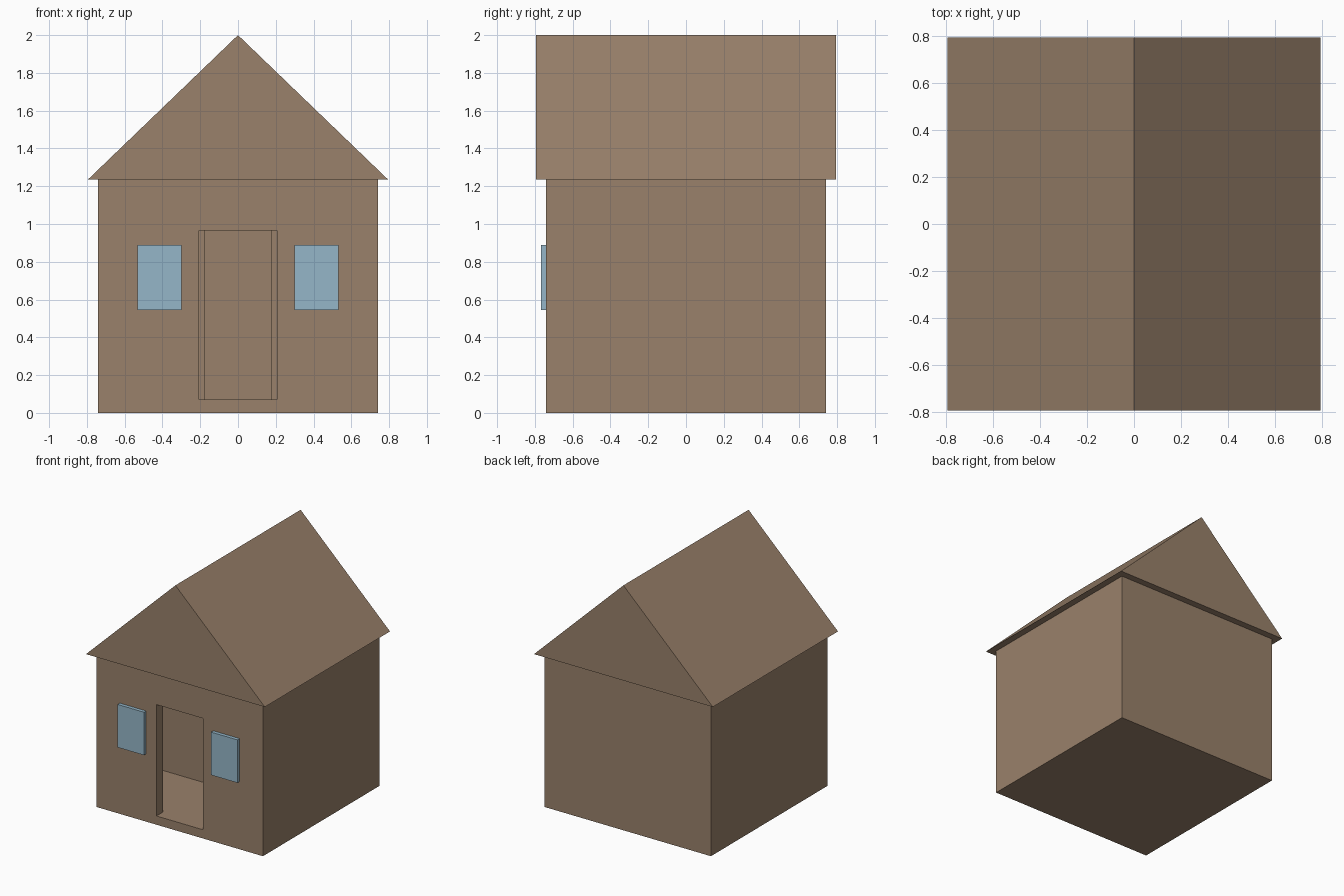
import bpy
import bmesh

if "Cube" in bpy.data.objects:
    bpy.data.objects.remove(bpy.data.objects["Cube"], do_unlink=True)


def material(name, rgb):
    mat = bpy.data.materials.new(name)
    mat.use_nodes = True
    mat.diffuse_color = (*rgb, 1)
    mat.node_tree.nodes["Principled BSDF"].inputs["Base Color"].default_value = (*rgb, 1)
    return mat


brown = material("warm brown", (0.32, 0.22, 0.145))
blue = material("window blue", (0.30, 0.47, 0.58))


def finish(name, bm, mat):
    bmesh.ops.recalc_face_normals(bm, faces=bm.faces)
    mesh = bpy.data.meshes.new(name)
    bm.to_mesh(mesh)
    bm.free()
    mesh.materials.append(mat)
    obj = bpy.data.objects.new(name, mesh)
    bpy.context.collection.objects.link(obj)
    return obj


def box(name, x, y, z, mat):
    """Box from (low, high) ranges on each axis."""
    bm = bmesh.new()
    bmesh.ops.create_cube(bm, size=1)
    for v in bm.verts:
        v.co = [r[0] if c < 0 else r[1] for c, r in zip(v.co, (x, y, z))]
    return finish(name, bm, mat)


def cut(target, cutter):
    mod = target.modifiers.new(cutter.name, 'BOOLEAN')
    mod.operation = 'DIFFERENCE'
    mod.solver = 'EXACT'
    mod.object = cutter
    cutter.hide_render = True
    cutter.hide_set(True)


HALF, WALL, FLOOR, EAVES = 0.74, 0.08, 0.07, 1.235
DOOR_TOP = 0.965
inner = HALF - WALL
PARTITION = -0.07

# Walls with two rooms, an entrance and an inner doorway
walls = box("walls", (-HALF, HALF), (-HALF, HALF), (0, EAVES), brown)
ceiling = EAVES - 0.05
cutters = (
    ("front_room", inner, (-inner, PARTITION), ceiling),
    ("back_room", inner, (PARTITION + WALL, inner), ceiling),
    ("entrance", 0.207, (-HALF - 0.1, -inner + 0.1), DOOR_TOP),
    ("inner_doorway", 0.178, (PARTITION - 0.1, PARTITION + WALL + 0.1), DOOR_TOP),
)
for name, half_width, depth, top in cutters:
    cut(walls, box(name + "_cutter", (-half_width, half_width), depth, (FLOOR, top), brown))

# Solid gable roof
OVERHANG = 0.795
bm = bmesh.new()
profile = [(-OVERHANG, EAVES), (OVERHANG, EAVES), (0, 2)]
gable = bm.faces.new([bm.verts.new((x, -OVERHANG, z)) for x, z in profile])
extruded = bmesh.ops.extrude_face_region(bm, geom=[gable])["geom"]
for v in extruded:
    if isinstance(v, bmesh.types.BMVert):
        v.co.y = OVERHANG
if not gable.is_valid or len(bm.faces) < 5:
    bmesh.ops.holes_fill(bm, edges=bm.edges)
finish("roof", bm, brown)

# Window panes standing proud of the front wall
for side, sign in (("left", 1), ("right", -1)):
    span = sorted((sign * 0.298, sign * 0.532))
    box(side + "_window", span, (-0.768, -HALF), (0.545, 0.89), blue)
